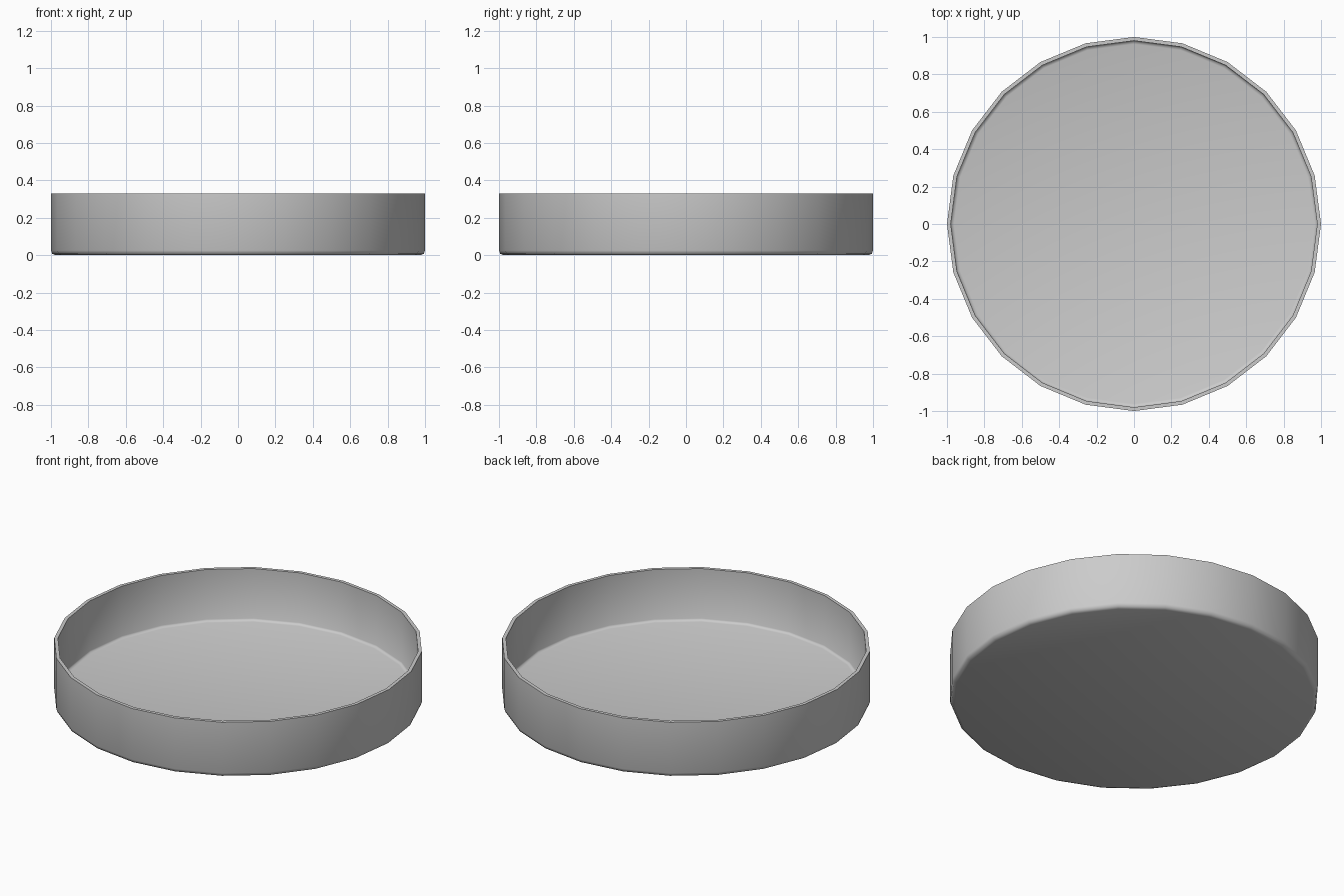
import bpy, bmesh
from math import cos, sin, tau, radians

if "Cube" in bpy.data.objects:
    bpy.data.objects.remove(bpy.data.objects["Cube"])

SIDES = 24
# (radius, height) from underside edge, over the rim, to the inner floor edge
PROFILE = [(0.975, 0.0), (0.993, 0.007), (1.0, 0.025), (1.0, 0.33),
           (0.98, 0.33), (0.98, 0.032), (0.975, 0.024), (0.962, 0.02)]

# Shallow round dish: revolved wall with capped underside and floor
bm = bmesh.new()
rings = [[bm.verts.new((r * cos(tau * i / SIDES), r * sin(tau * i / SIDES), z))
          for i in range(SIDES)] for r, z in PROFILE]
for a, b in zip(rings, rings[1:]):
    for i in range(SIDES):
        j = (i + 1) % SIDES
        bm.faces.new((a[i], a[j], b[j], b[i]))
bm.faces.new(rings[0][::-1])
bm.faces.new(rings[-1])
bmesh.ops.recalc_face_normals(bm, faces=bm.faces)

mesh = bpy.data.meshes.new("dish")
bm.to_mesh(mesh)
bm.free()
dish = bpy.data.objects.new("dish", mesh)
bpy.context.collection.objects.link(dish)

# Smooth wall and rounded corners, crisp rim
bpy.context.view_layer.objects.active = dish
dish.select_set(True)
bpy.ops.object.shade_smooth_by_angle(angle=radians(50))
